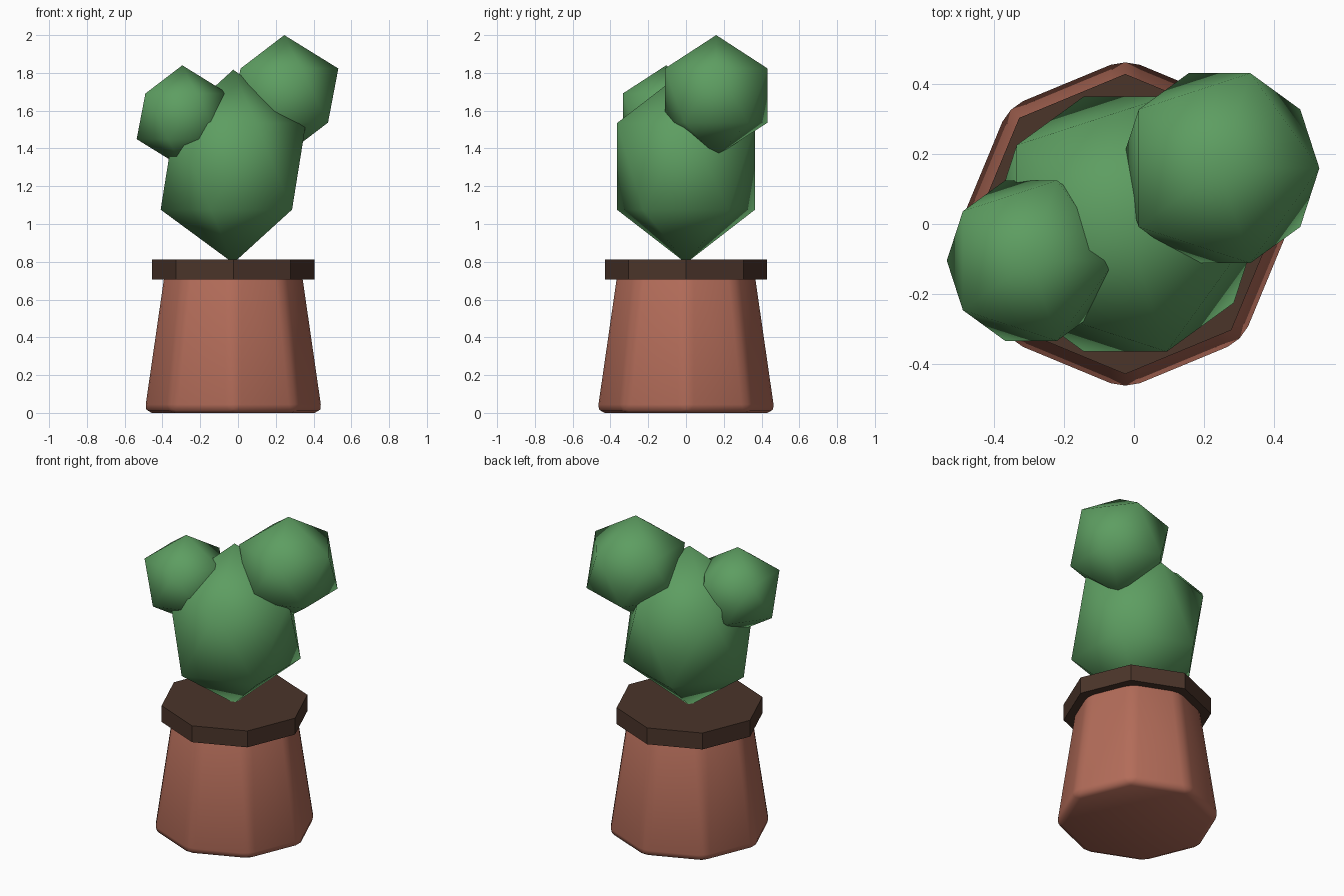
import bpy

if "Cube" in bpy.data.objects:
    bpy.data.objects.remove(bpy.data.objects["Cube"])

CX = -0.025  # pot axis


def material(name, rgb):
    m = bpy.data.materials.new(name)
    m.diffuse_color = (*rgb, 1)
    m.use_nodes = True
    m.node_tree.nodes["Principled BSDF"].inputs["Base Color"].default_value = m.diffuse_color
    return m


GREEN = material("leaf_green", (0.11, 0.34, 0.12))
CLAY = material("terracotta", (0.45, 0.15, 0.10))
SOIL = material("dark_brown", (0.07, 0.035, 0.023))


def finish(name, mat, smooth):
    ob = bpy.context.object
    ob.name = ob.data.name = name
    ob.data.materials.append(mat)
    if smooth:
        bpy.ops.object.shade_smooth()
    else:
        bpy.ops.object.shade_flat()
    return ob


def ball(name, loc, r, rz):
    # low-poly foliage ball, stretched in z
    bpy.ops.mesh.primitive_ico_sphere_add(subdivisions=1, radius=1, location=loc)
    bpy.context.object.scale = (r, r, rz)
    bpy.ops.object.transform_apply(location=False, rotation=False, scale=True)
    return finish(name, GREEN, True)


# Tapered eight-sided pot with softened edges
H = 0.78
bpy.ops.mesh.primitive_cone_add(vertices=8, radius1=0.48, radius2=0.367,
                                depth=H, location=(CX, 0, H / 2))
pot = finish("pot", CLAY, True)
bevel = pot.modifiers.new("soft_edges", 'BEVEL')
bevel.width = 0.045
bevel.segments = 2
bevel.limit_method = 'NONE'

# Eight-sided rim slab
bpy.ops.mesh.primitive_cylinder_add(vertices=8, radius=0.43, depth=0.105,
                                    location=(CX, 0, 0.76))
finish("rim", SOIL, False)

# Plant body and its two side growths
ball("plant_body", (CX, 0, 1.305), 0.43, 0.512)
ball("right_growth", (0.245, 0.16, 1.68), 0.32, 0.32)
ball("left_growth", (-0.295, -0.105, 1.57), 0.27, 0.27)
